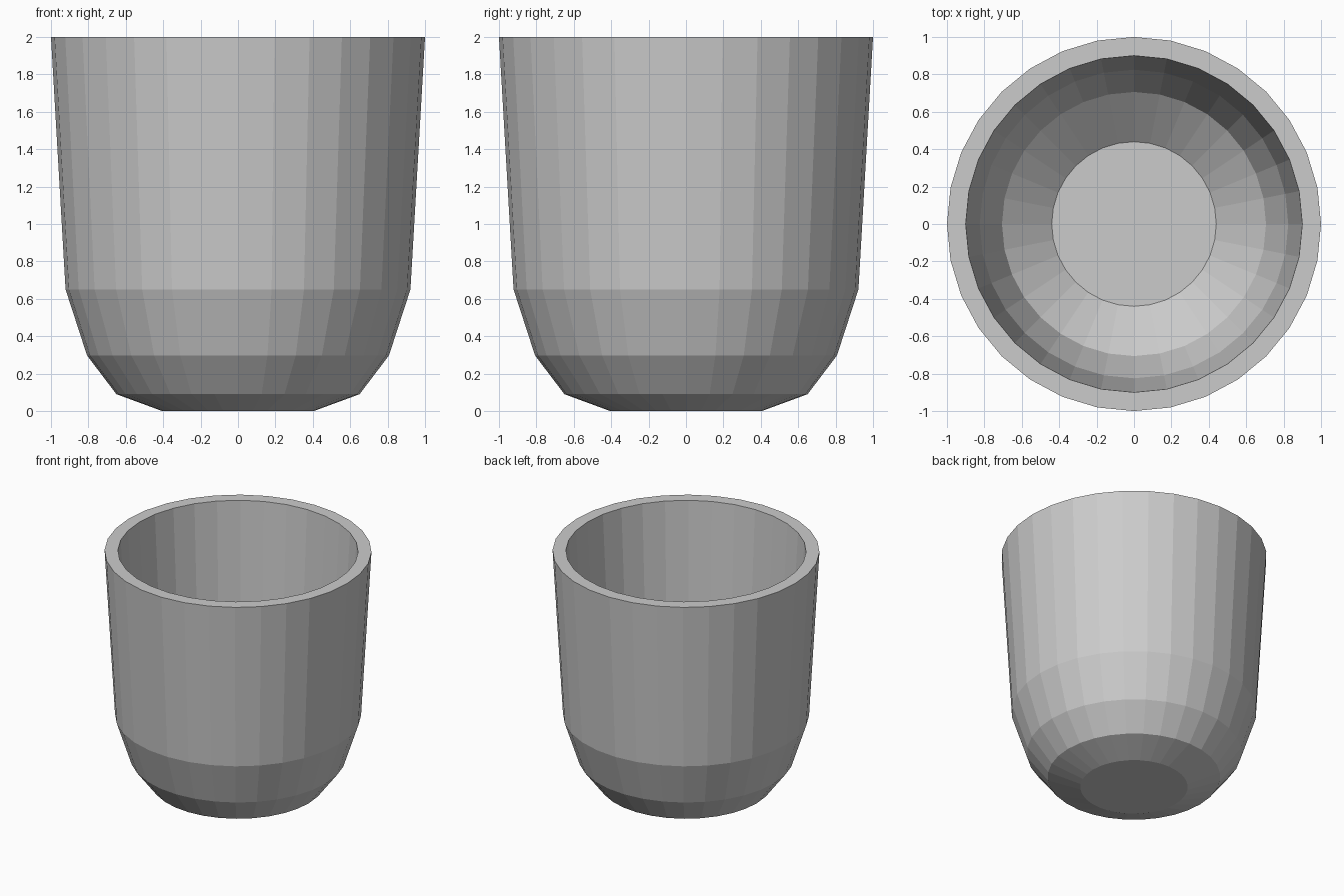
import bpy, bmesh
from math import cos, sin, tau

if "Cube" in bpy.data.objects:
    bpy.data.objects.remove(bpy.data.objects["Cube"])

SIDES = 32

# Closed wall section (radius, z): outside from base up to rim, then inside down to floor
profile = [(0.405, 0.0), (0.65, 0.09), (0.807, 0.297), (0.922, 0.65), (1.0, 2.0),
           (0.90, 2.0), (0.825, 0.66), (0.706, 0.34), (0.44, 0.12)]

# Cup body: revolve the section and cap base and floor
bm = bmesh.new()
rings = [[bm.verts.new((r * cos(tau * i / SIDES), r * sin(tau * i / SIDES), z))
          for i in range(SIDES)] for r, z in profile]
for a, b in zip(rings, rings[1:]):
    for i in range(SIDES):
        j = (i + 1) % SIDES
        bm.faces.new((a[i], a[j], b[j], b[i]))
bm.faces.new(rings[0][::-1])
bm.faces.new(rings[-1])
bmesh.ops.recalc_face_normals(bm, faces=bm.faces)

mesh = bpy.data.meshes.new("cup")
bm.to_mesh(mesh)
bm.free()
bpy.context.collection.objects.link(bpy.data.objects.new("cup", mesh))
